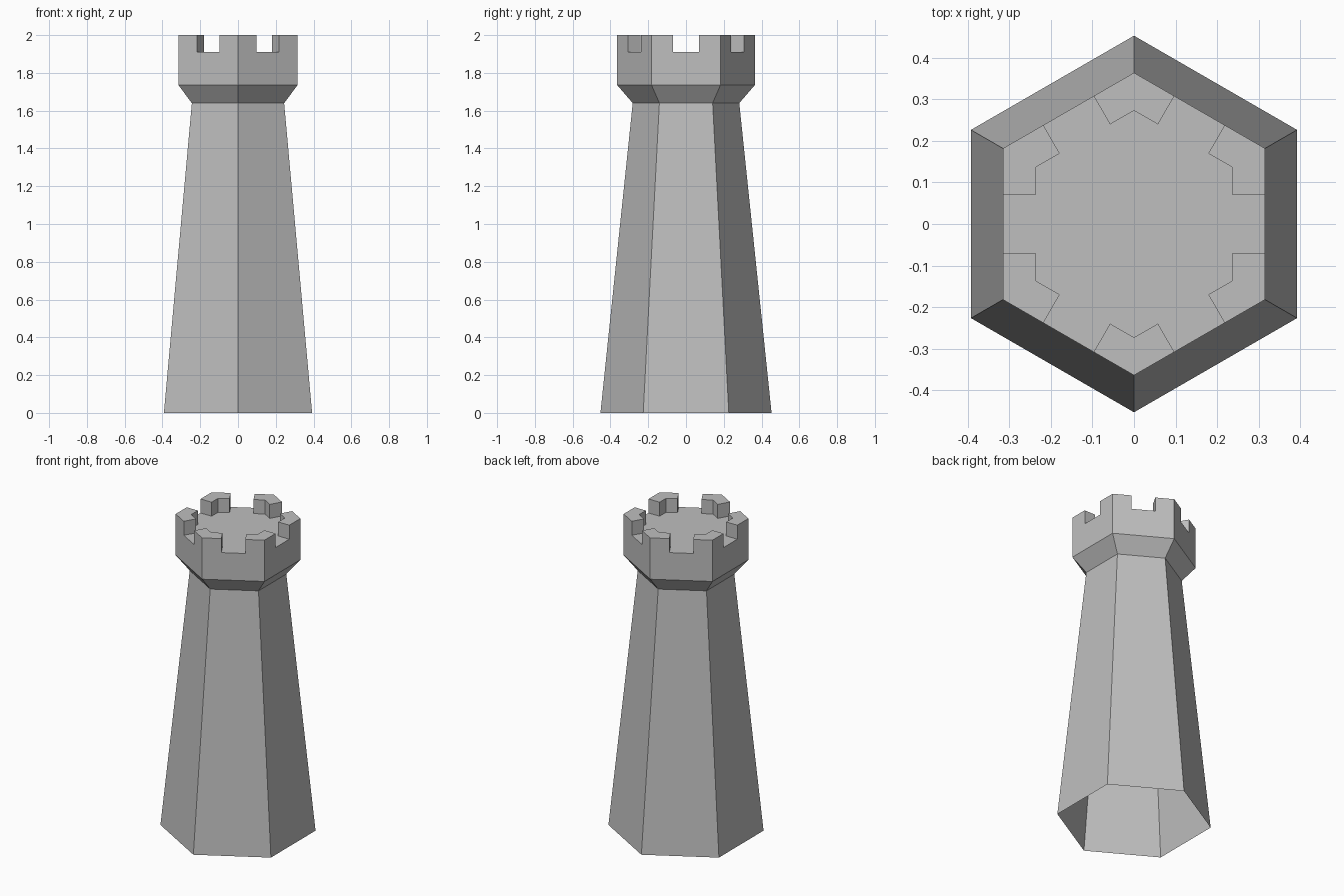
import bpy
import bmesh
from math import cos, sin, radians
from mathutils import Vector

cube = bpy.data.objects.get("Cube")
if cube:
    bpy.data.objects.remove(cube, do_unlink=True)

SIDES = 6
STEP = 360 / SIDES
APOTHEM = cos(radians(STEP / 2))

BASE_R, NECK_R, CROWN_R, INNER_R = 0.453, 0.282, 0.364, 0.273
NECK_Z, CROWN_Z, FLOOR_Z, TOP_Z = 1.64, 1.735, 1.91, 2.0
GAP = 0.07  # half width of each gap between merlons

stone = bpy.data.materials.new("grey stone")
stone.use_nodes = True
colour = (0.52, 0.52, 0.52, 1)
stone.diffuse_color = colour
stone.node_tree.nodes["Principled BSDF"].inputs["Base Color"].default_value = colour


def polar(radius, angle):
    a = radians(angle)
    return Vector((radius * cos(a), radius * sin(a)))


def hexagon(radius):
    return [polar(radius, 90 + STEP * k) for k in range(SIDES)]


def on_wall(radius, angle, offset):
    """Point on a hexagon side facing the angle, shifted along that side."""
    return polar(radius * APOTHEM, angle) + polar(offset, angle + 90)


def ring(bm, outline, z):
    return [bm.verts.new((p.x, p.y, z)) for p in outline]


def bridge(bm, lower, upper):
    n = len(lower)
    for i in range(n):
        j = (i + 1) % n
        bm.faces.new((lower[i], lower[j], upper[j], upper[i]))


def finish(bm, name):
    mesh = bpy.data.meshes.new(name)
    bm.to_mesh(mesh)
    bm.free()
    mesh.materials.append(stone)
    obj = bpy.data.objects.new(name, mesh)
    bpy.context.collection.objects.link(obj)


def merlon_outline(angle):
    before, after = angle - STEP / 2, angle + STEP / 2
    return [on_wall(CROWN_R, before, GAP), polar(CROWN_R, angle),
            on_wall(CROWN_R, after, -GAP), on_wall(INNER_R, after, -GAP),
            polar(INNER_R, angle), on_wall(INNER_R, before, GAP)]


# Tapered hollow shaft, open underneath
bm = bmesh.new()
bridge(bm, ring(bm, hexagon(BASE_R), 0), ring(bm, hexagon(NECK_R), NECK_Z))
finish(bm, "tower_shaft")

# Flared collar and parapet wall
bm = bmesh.new()
neck = ring(bm, hexagon(NECK_R), NECK_Z)
flare = ring(bm, hexagon(CROWN_R), CROWN_Z)
bridge(bm, neck, flare)
bridge(bm, flare, ring(bm, hexagon(CROWN_R), FLOOR_Z))
finish(bm, "parapet")

# Roof floor, cut around the merlon footprints
bm = bmesh.new()
floor = []
for k in range(SIDES):
    outer_a, corner, outer_b, inner_b, inner_corner, inner_a = merlon_outline(90 + STEP * k)
    floor += [outer_a, inner_a, inner_corner, inner_b, outer_b]
bm.faces.new(ring(bm, floor, FLOOR_Z))
finish(bm, "roof_floor")

# Corner merlons
for k in range(SIDES):
    bm = bmesh.new()
    outline = merlon_outline(90 + STEP * k)
    top = ring(bm, outline, TOP_Z)
    bridge(bm, ring(bm, outline, FLOOR_Z), top)
    bm.faces.new(top)
    finish(bm, f"merlon_{k + 1}")
